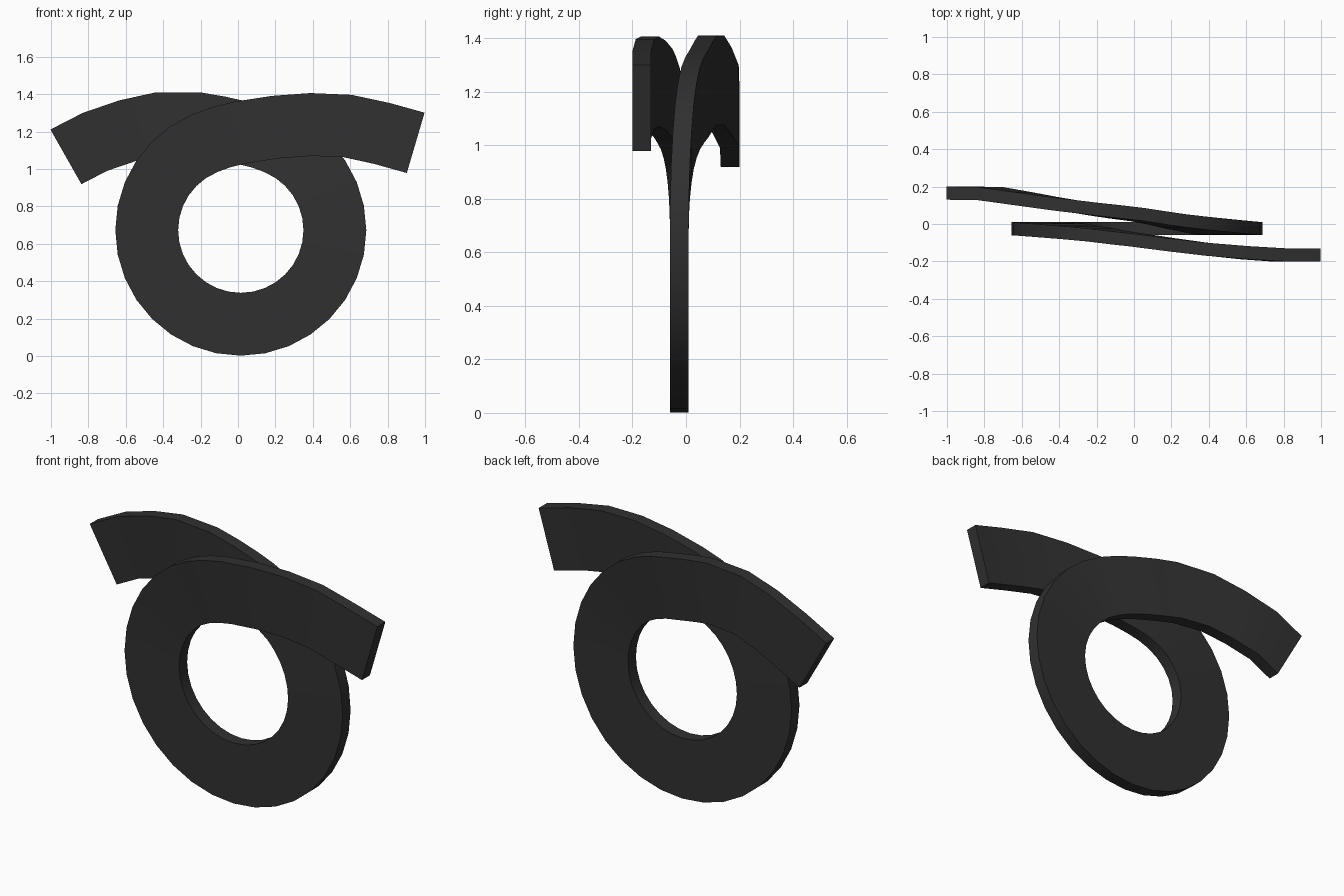
import bpy
import bmesh
import math
from mathutils import Vector

cube = bpy.data.objects.get("Cube")
if cube:
    bpy.data.objects.remove(cube)

HALF_WIDTH = 0.168
HALF_DEPTH = 0.035
RADIUS = 0.503
CENTRE = Vector((0.015, -0.025, 0.673))
STEP = 11.25

# Dark rubber-like colour
dark = bpy.data.materials.new("charcoal")
dark.use_nodes = True
colour = (0.03, 0.03, 0.03, 1)
dark.diffuse_color = colour
dark.node_tree.nodes["Principled BSDF"].inputs["Base Color"].default_value = colour

# Centre line of the rear arm, from its tip to the loop
rear_arm = [(-0.92, 0.165, 1.065), (-0.765, 0.162, 1.145), (-0.59, 0.135, 1.205),
            (-0.42, 0.108, 1.243), (-0.22, 0.08, 1.243), (-0.1, 0.065, 1.222),
            (0.02, 0.05, 1.195), (0.12, 0.033, 1.17)]

# Centre line of the front arm, from the loop to its tip
front_arm = [(-0.09, -0.072, 1.17), (0.012, -0.085, 1.195), (0.2, -0.111, 1.224),
             (0.39, -0.135, 1.238), (0.585, -0.153, 1.23), (0.77, -0.165, 1.19),
             (0.95, -0.165, 1.14)]


def loop_point(degrees):
    """Point on the loop; the upper sides peel away to the back and front."""
    a = math.radians(degrees)
    p = CENTRE + RADIUS * Vector((math.cos(a), 0, math.sin(a)))
    if degrees > 0:
        p.y += 0.075 * (degrees / 90) ** 2
    elif degrees < -180:
        p.y -= 0.06 * ((-180 - degrees) / 90) ** 2
    return p


loop = [loop_point(67.5 - STEP * i) for i in range(29)]
path = [Vector(p) for p in rear_arm] + loop + [Vector(p) for p in front_arm]


def direction(i):
    """Direction of the path at a station, extrapolated at both tips."""
    last = len(path) - 1
    if i == 0:
        return (path[1] - path[0]) * 1.25 - (path[2] - path[1]) * 0.25
    if i == last:
        return (path[i] - path[i - 1]) * 1.25 - (path[i - 1] - path[i - 2]) * 0.25
    return (path[i + 1] - path[i]).normalized() + (path[i] - path[i - 1]).normalized()


# Sweep a flat rectangular section along the path
bm = bmesh.new()
depth = Vector((0, HALF_DEPTH, 0))
rings = []
for i, p in enumerate(path):
    t = direction(i)
    side = Vector((-t.z, 0, t.x)).normalized() * HALF_WIDTH
    corners = (p + side - depth, p + side + depth, p - side + depth, p - side - depth)
    rings.append([bm.verts.new(c) for c in corners])
for a, b in zip(rings, rings[1:]):
    for k in range(4):
        n = (k + 1) % 4
        bm.faces.new((a[k], a[n], b[n], b[k]))
bm.faces.new(rings[0])
bm.faces.new(rings[-1])
bmesh.ops.recalc_face_normals(bm, faces=bm.faces)

mesh = bpy.data.meshes.new("looped_band")
bm.to_mesh(mesh)
bm.free()
mesh.materials.append(dark)
band = bpy.data.objects.new("looped_band", mesh)
bpy.context.collection.objects.link(band)

# Smooth along the band, crisp along its edges
bpy.ops.object.select_all(action="DESELECT")
band.select_set(True)
bpy.context.view_layer.objects.active = band
bpy.ops.object.shade_smooth_by_angle(angle=math.radians(30))
